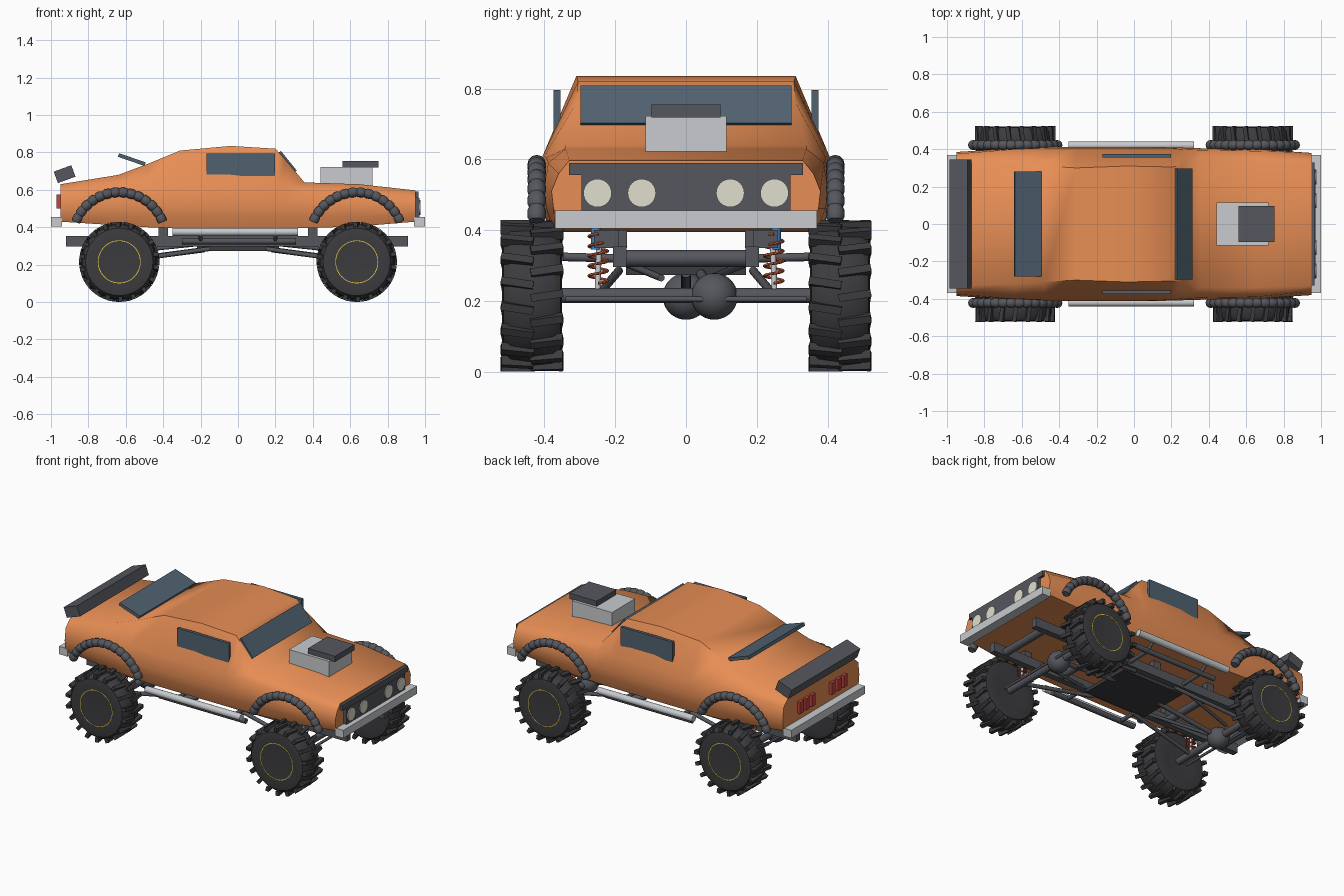
import bpy, bmesh, math
from mathutils import Vector, Matrix

if "Cube" in bpy.data.objects:
    bpy.data.objects.remove(bpy.data.objects["Cube"])

def mat(name, r, g, b):
    m = bpy.data.materials.new(name)
    m.diffuse_color = (r, g, b, 1)
    m.use_nodes = True
    m.node_tree.nodes["Principled BSDF"].inputs["Base Color"].default_value = m.diffuse_color
    return m

ORANGE = mat("orange_paint", 0.80, 0.27, 0.09)
DARK = mat("dark_grey", 0.09, 0.095, 0.11)
RUBBER = mat("rubber", 0.045, 0.045, 0.05)
GLASS = mat("glass", 0.08, 0.12, 0.16)
LIGHT = mat("light_metal", 0.58, 0.6, 0.62)
CREAM = mat("lamp", 0.75, 0.73, 0.62)
RED = mat("red", 0.55, 0.06, 0.05)
BLUE = mat("blue", 0.05, 0.25, 0.6)
SPRING = mat("spring_red", 0.6, 0.12, 0.05)
YELLOW = mat("yellow", 0.8, 0.6, 0.05)

def finish(name, bm, m):
    bmesh.ops.recalc_face_normals(bm, faces=bm.faces)
    me = bpy.data.meshes.new(name)
    bm.to_mesh(me)
    bm.free()
    ob = bpy.data.objects.new(name, me)
    bpy.context.collection.objects.link(ob)
    me.materials.append(m)
    return ob

def box(name, c, s, m, tilt=0):
    bm = bmesh.new()
    M = Matrix.Translation(c) @ Matrix.Rotation(tilt, 4, 'Y') @ Matrix.Diagonal((*s, 1))
    bmesh.ops.create_cube(bm, size=1, matrix=M)
    return finish(name, bm, m)

def tube(name, a, b, r, m, seg=16):
    a, b = Vector(a), Vector(b)
    d = b - a
    M = Matrix.Translation((a + b) / 2) @ d.to_track_quat('Z', 'Y').to_matrix().to_4x4()
    bm = bmesh.new()
    bmesh.ops.create_cone(bm, cap_ends=True, segments=seg, radius1=r, radius2=r, depth=d.length, matrix=M)
    return finish(name, bm, m)

def skin(bm, rings, caps=True):
    """Join closed rings of points into a surface."""
    vs = [[bm.verts.new(p) for p in ring] for ring in rings]
    n = len(vs[0])
    for p, q in zip(vs, vs[1:]):
        for i in range(n):
            bm.faces.new((p[i], p[(i + 1) % n], q[(i + 1) % n], q[i]))
    if caps:
        bm.faces.new(vs[0])
        bm.faces.new(vs[-1])

def sweep(name, path, radii, m, seg=12):
    """Round tube along a list of points with a radius per point."""
    pts = [Vector(p) for p in path]
    rings = []
    for i, p in enumerate(pts):
        t = (pts[min(i + 1, len(pts) - 1)] - pts[max(i - 1, 0)]).normalized()
        u = t.cross(Vector((0.03, 1, 0.02))).normalized()
        v = t.cross(u)
        rings.append([p + radii[i] * (u * math.cos(a) + v * math.sin(a))
                      for a in (2 * math.pi * k / seg for k in range(seg))])
    bm = bmesh.new()
    skin(bm, rings)
    return finish(name, bm, m)

# body shell: x, bottom z, top z, top half-width, shoulder half-width, shoulder z, side half-width
stations = [(-.95, .43, .63, .33, .375, .59, .385), (-.64, .41, .68, .32, .40, .61, .405),
            (-.48, .40, .74, .31, .405, .61, .412), (-.31, .395, .81, .30, .405, .61, .413),
            (-.04, .395, .835, .31, .405, .61, .413), (.20, .395, .82, .305, .405, .61, .41),
            (.255, .395, .76, .31, .40, .61, .408), (.355, .395, .64, .34, .395, .605, .405),
            (.65, .405, .63, .34, .39, .59, .40), (.95, .43, .597, .33, .36, .56, .38)]
rings = []
for x, zb, zt, wt, ws, zs, wm in stations:
    half = [(wt, zt), (ws, zs), (wm, .51), (wm * .985, .46), (wm * .93, zb)]
    rings.append([(x, y, z) for y, z in half] + [(x, -y, z) for y, z in reversed(half)])
bm = bmesh.new()
skin(bm, rings)
body = finish("body_shell", bm, ORANGE)

# glass
box("windshield", (.263, 0, .749), (.135, .596, .022), GLASS, math.radians(51))
box("rear_window", (-.568, 0, .762), (.15, .56, .02), GLASS, math.radians(19))
# engine and scoop on the hood
box("engine_block", (.58, 0, .672), (.28, .23, .1), LIGHT)
box("engine_scoop", (.655, 0, .737), (.19, .195, .036), DARK)
# spoiler, bumpers, grille
box("rear_spoiler", (-.927, 0, .684), (.1, .69, .065), DARK, math.radians(-20))
for name, x in (("front_bumper", .97), ("rear_bumper", -.97)):
    box(name, (x, 0, .43), (.06, .74, .05), LIGHT)
box("grille", (.95, 0, .503), (.04, .59, .105), DARK)
box("grille_top_bar", (.948, 0, .573), (.036, .66, .034), DARK)
# underside plate
box("skid_plate", (0, 0, .285), (.44, .34, .022), RUBBER)

def wheel(x, s):
    cy, cz = s * .435, .215
    # tyre with hub faces, lathed about the axle
    prof = [(0, -.078), (.10, -.082), (.15, -.085), (.18, -.08), (.197, -.06), (.202, 0),
            (.197, .06), (.18, .08), (.15, .085), (.10, .082), (0, .078)]
    bm = bmesh.new()
    vs = [bm.verts.new((x + r, cy + y, cz)) for r, y in prof]
    es = [bm.edges.new(e) for e in zip(vs, vs[1:])]
    bmesh.ops.spin(bm, geom=vs + es, cent=(x, cy, cz), axis=(0, 1, 0), angle=2 * math.pi, steps=40)
    bmesh.ops.remove_doubles(bm, verts=bm.verts, dist=1e-5)
    finish("tire", bm, RUBBER)
    # staggered tread lugs
    bm = bmesh.new()
    for i in range(36):
        side = 1 if i % 2 else -1
        M = (Matrix.Translation((x, cy, cz)) @ Matrix.Rotation(math.radians(10 * i), 4, 'Y')
             @ Matrix.Translation((0, side * .042, .2)) @ Matrix.Rotation(side * .15, 4, 'Z')
             @ Matrix.Diagonal((.022, .092, .028, 1)))
        bmesh.ops.create_cube(bm, size=1, matrix=M)
    finish("tread_lugs", bm, RUBBER)
    # rim ring
    bm = bmesh.new()
    yo = cy + s * .082
    ring = []
    for k in range(49):
        a = 2 * math.pi * k / 48
        c, d = math.cos(a), math.sin(a)
        ring.append([(x + r * c, yo + y, cz + r * d) for r, y in
                     ((.111, -.002), (.115, -.002), (.115, .002), (.111, .002))])
    skin(bm, ring, caps=False)
    bmesh.ops.remove_doubles(bm, verts=bm.verts, dist=1e-5)
    finish("rim_ring", bm, YELLOW)

for s in (-1, 1):
    box("side_window", (.015, s * .365, .728), (.365, .02, .135), GLASS)
    # lamps
    for y in (.125, .25):
        tube("headlight", (.94, s * y, .505), (.976, s * y, .505), .04, CREAM, 24)
    for y in (.10, .16, .22):
        box("tail_light", (-.958, s * y, .537), (.024, .036, .075), RED)
    # frame rails and side pipes
    box("frame_rail", (-.005, s * .187, .325), (1.83, .038, .058), DARK)
    tube("side_pipe", (-.35, s * .42, .375), (.32, s * .42, .375), .021, LIGHT, 20)
    tube("step_bar", (-.3, s * .36, .325), (.31, s * .36, .325), .016, DARK)
    for x in (-.2, .2):
        tube("step_support", (x, s * .18, .32), (x, s * .36, .325), .012, DARK)
        tube("pipe_support", (x, s * .36, .325), (x, s * .42, .375), .010, DARK)

    for e in (-1, 1):
        x = e * .635
        wheel(x, s)
        # ribbed fender flare
        n = 57
        path = [(x + .249 * math.sin(a), s * .422, .338 + .249 * math.cos(a))
                for a in (math.radians(-69 + 138 * k / (n - 1)) for k in range(n))]
        sweep("fender_flare", path, [(.021, .026, .026, .026)[k % 4] for k in range(n)], DARK)
        # coil-over shock
        tube("shock_shaft", (x, s * .25, .23), (x, s * .245, .37), .008, LIGHT, 12)
        tube("shock_body", (x, s * .255, .345), (x, s * .255, .41), .013, BLUE, 12)
        coil = [(x + .026 * math.cos(a), s * .248 + .026 * math.sin(a), .25 + .14 * k / 80)
                for k, a in ((k, 2 * math.pi * 5 * k / 80) for k in range(81))]
        sweep("coil_spring", coil, [.0045] * 81, SPRING, 6)
        box("shock_mount", (x, s * .225, .375), (.05, .07, .05), DARK)
        # suspension links
        tube("lower_link", (x, s * .25, .215), (e * .15, s * .19, .285), .012, DARK, 12)
        tube("upper_link", (x, s * .07, .265), (e * .2, s * .18, .31), .010, DARK, 12)

# axles, differentials, drive shafts, cross members
for e, dy in ((1, .08), (-1, 0)):
    x = e * .635
    tube("axle", (x, -.38, .215), (x, .38, .215), .021, DARK)
    bm = bmesh.new()
    bmesh.ops.create_uvsphere(bm, u_segments=24, v_segments=14, radius=.066,
                              matrix=Matrix.Translation((x, dy, .213)))
    finish("differential", bm, DARK)
    tube("drive_shaft", (x, dy, .22), (e * .18, dy * .5, .28), .014, DARK)
    tube("steering_rod", (x + e * .05, -.34, .205), (x + e * .05, .34, .205), .008, DARK, 10)
    for cx in (.82, .40):
        tube("cross_member", (e * cx, -.18, .32), (e * cx, .18, .32), .024, DARK)
# body mounts joining frame and shell
for s in (-1, 1):
    for x in (-.4, 0, .4):
        box("body_mount", (x, s * .187, .375), (.05, .04, .05), DARK)

# smooth shading with kept edges
for ob in bpy.context.scene.objects:
    bpy.ops.object.select_all(action='DESELECT')
    ob.select_set(True)
    bpy.context.view_layer.objects.active = ob
    bpy.ops.object.shade_smooth_by_angle(angle=math.radians(55 if ob == body else 40))
